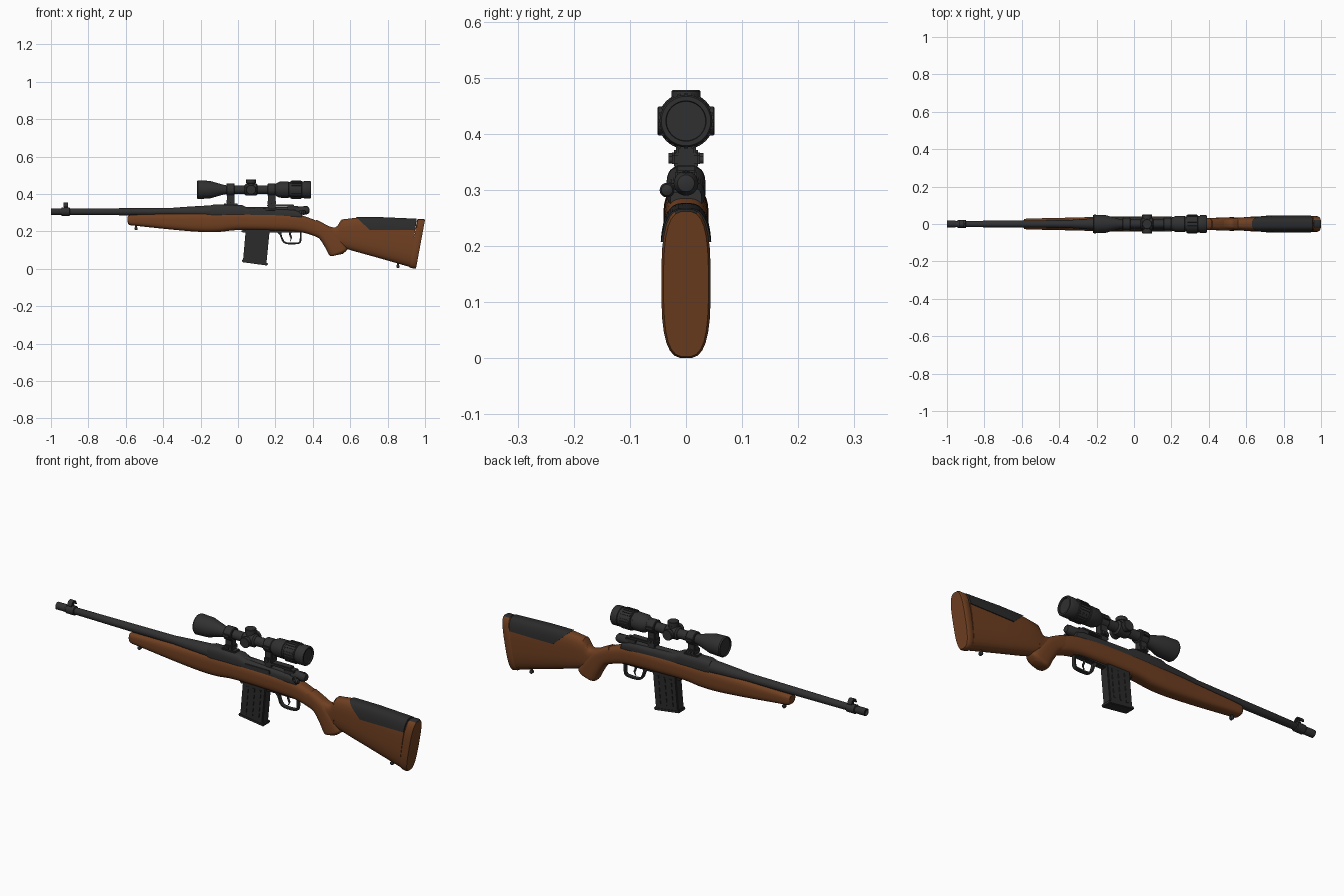
import bpy, bmesh, math
from mathutils import Vector, Matrix

if "Cube" in bpy.data.objects:
    bpy.data.objects.remove(bpy.data.objects["Cube"], do_unlink=True)


def material(name, rgb):
    m = bpy.data.materials.new(name)
    m.use_nodes = True
    m.diffuse_color = (*rgb, 1)
    bsdf = m.node_tree.nodes["Principled BSDF"]
    bsdf.inputs["Base Color"].default_value = (*rgb, 1)
    bsdf.inputs["Roughness"].default_value = 0.7
    return m


WOOD = material("brown wood", (0.16, 0.05, 0.015))
STEEL = material("dark steel", (0.03, 0.03, 0.031))
RUBBER = material("black polymer", (0.024, 0.024, 0.025))


def finish(name, bm, mat, angle=35):
    bmesh.ops.recalc_face_normals(bm, faces=bm.faces)
    me = bpy.data.meshes.new(name)
    bm.to_mesh(me)
    bm.free()
    me.materials.append(mat)
    for p in me.polygons:
        p.use_smooth = True
    me.set_sharp_from_angle(angle=math.radians(angle))
    ob = bpy.data.objects.new(name, me)
    bpy.context.collection.objects.link(ob)
    return ob


def skin(rings):
    """Join equal rings of points into a capped tube."""
    bm = bmesh.new()
    loops = [[bm.verts.new(p) for p in r] for r in rings]
    n = len(loops[0])
    for a, b in zip(loops, loops[1:]):
        for i in range(n):
            j = (i + 1) % n
            bm.faces.new((a[i], a[j], b[j], b[i]))
    bm.faces.new(loops[0])
    bm.faces.new(loops[-1])
    return bm


def power(v, n):
    return math.copysign(abs(v) ** (2 / n), v)


def smooth(stations, steps=4):
    """Catmull-Rom points through the stations."""
    s = [stations[0], *stations, stations[-1]]
    out = []
    for a, b, c, d in zip(s, s[1:], s[2:], s[3:]):
        for k in range(steps):
            t = k / steps
            out.append([q + t / 2 * (r - p + t * (2*p - 5*q + 4*r - e + t * (3*q - p - 3*r + e)))
                        for p, q, r, e in zip(a, b, c, d)])
    return out + [stations[-1]]


def loft(stations, n=3.0, sides=28, grow=0.0):
    """Each station: low point x, z, high point x, z, half width."""
    rings = []
    for x0, z0, x1, z1, w in stations:
        lo, hi = Vector((x0, 0, z0)), Vector((x1, 0, z1))
        mid, half = (lo + hi) / 2, (hi - lo) / 2
        half += half.normalized() * grow
        ring = []
        for i in range(sides):
            a = math.tau * (i + 0.5) / sides
            ring.append(mid + half * power(math.sin(a), n)
                        + Vector((0, (w + grow) * power(math.cos(a), n), 0)))
        rings.append(ring)
    return skin(rings)


def lathe(name, profile, centre, mat=STEEL, axis="X", sides=32):
    rot = {"X": Matrix.Identity(3), "Y": Matrix.Rotation(math.pi / 2, 3, "Z"),
           "Z": Matrix.Rotation(-math.pi / 2, 3, "Y")}[axis]
    rings = [[rot @ Vector((x, r * math.cos(math.tau * i / sides), r * math.sin(math.tau * i / sides)))
              + Vector(centre) for i in range(sides)] for x, r in profile]
    return finish(name, skin(rings), mat)


def prism(name, outline, half, mat=STEEL, bevel=0.004, y=0.0):
    """Side outline in x, z given a thickness across y."""
    bm = skin([[(x, y + s * half, z) for x, z in outline] for s in (-1, 1)])
    if bevel:
        bmesh.ops.bevel(bm, geom=bm.edges[:], offset=bevel, segments=2, affect="EDGES")
    return finish(name, bm, mat)


def block(name, x0, x1, z0, z1, half, mat=STEEL, bevel=0.004, y=0.0):
    return prism(name, [(x0, z0), (x1, z0), (x1, z1), (x0, z1)], half, mat, bevel, y)


# Wooden stock: fore end, action bed and wrist
fore = [(-.59, .25, -.59, .28, .022), (-.58, .234, -.58, .286, .028), (-.53, .228, -.53, .29, .030),
        (-.35, .209, -.35, .296, .034), (-.2, .197, -.2, .301, .038), (-.1, .197, -.1, .303, .04),
        (0, .207, 0, .303, .04), (.2, .204, .2, .3, .039), (.32, .198, .32, .29, .036),
        (.4, .178, .4, .265, .033), (.46, .15, .46, .238, .031), (.52, .12, .52, .222, .031),
        (.555, .112, .55, .26, .034)]
finish("stock_front", loft(smooth(fore)), WOOD)

# Rear of the stock
rear = [(.5, .13, .525, .22, .028), (.56, .112, .555, .264, .034), (.62, .094, .63, .273, .039),
        (.75, .058, .77, .272, .042), (.92, .009, .955, .264, .043)]
finish("stock_rear", loft(rear), WOOD)

# Pistol grip
grip = [(.35, .205, .42, .262, .032), (.425, .17, .5, .218, .034), (.465, .115, .55, .165, .036),
        (.48, .085, .582, .118, .036), (.492, .069, .582, .1, .034), (.505, .068, .56, .08, .024)]
finish("pistol_grip", loft(smooth(grip)), WOOD)

# Butt plate with a dark upper edge
butt = finish("butt_plate", loft([(.917, .008, .957, .262, .04), (.925, .004, .962, .266, .044),
                                  (.945, 0, .992, .267, .044), (.952, .003, 1, .262, .04)]), WOOD)
butt.data.materials.append(RUBBER)
for face in butt.data.polygons:
    if face.normal.z > 0.75:
        face.material_index = 1

# Cheek pad: a thin shell over the upper rear stock
bm = loft(rear[1:], grow=0.004, sides=56)
for point, normal in (((.7, 0, .207), (0, 0, -1)), ((.67, 0, .24), (-.07, 0, -.075))):
    cut = bmesh.ops.bisect_plane(bm, geom=bm.verts[:] + bm.edges[:] + bm.faces[:], plane_co=point,
                                 plane_no=normal, clear_outer=True)
    bmesh.ops.edgenet_fill(bm, edges=[e for e in cut["geom_cut"] if isinstance(e, bmesh.types.BMEdge)])
finish("cheek_pad", bm, RUBBER)

# Barrel with muzzle collar and swelling breech
lathe("barrel", [(-.99, .013), (-.985, .016), (-.6, .019), (-.35, .021), (-.27, .027), (-.15, .034),
                 (-.1, .034)], (0, 0, .305))
lathe("muzzle", [(-.985, .01), (-1, .014), (-1, .018), (-.955, .018), (-.95, .016)], (0, 0, .305))
lathe("sight_collar", [(-.945, .018), (-.943, .022), (-.9, .022), (-.898, .018)], (0, 0, .305))

# Front sight: a post within two wings and a hoop
prism("sight_post", [(-.935, .32), (-.905, .32), (-.915, .348), (-.922, .348)], .003, bevel=0)
hoop = []
for i in range(17):
    a = math.pi * i / 16
    c, s = math.cos(a), math.sin(a)
    hoop.append([(x, r * c, .33 + r * 1.15 * s) for x, r in
                 ((-.932, .021), (-.908, .021), (-.908, .016), (-.932, .016))])
finish("sight_hood", skin(hoop), STEEL)

# Receiver, bolt and handle
finish("receiver", loft([(-.15, .27, -.15, .338, .033), (-.13, .265, -.13, .344, .035),
                         (.02, .265, .02, .342, .035), (.05, .265, .05, .326, .034),
                         (.3, .265, .3, .316, .033), (.345, .26, .34, .305, .028)]), STEEL)
lathe("bolt", [(.03, .018), (.3, .018), (.305, .022), (.365, .022), (.38, .015), (.382, .008)], (0, 0, .312))
block("bolt_root", .325, .35, .296, .312, .016, y=-.026)
lathe("bolt_knob", [(-.012, .004), (-.009, .01), (0, .013), (.009, .01), (.012, .004)], (.35, -.034, .3), sides=20)
block("safety_lever", .345, .375, .318, .336, .006)
block("ejection_edge", .06, .2, .296, .312, .003, bevel=.001, y=-.034)

# Magazine with ribs and floor plate
prism("magazine", [(.027, .045), (.152, .028), (.17, .215), (.042, .215)], .024, RUBBER)
prism("magazine_floor", [(.02, .036), (.158, .017), (.161, .031), (.022, .05)], .027, RUBBER, .003)
for side in (-1, 1):
    for k in range(3):
        x = .052 + k * .035
        prism("magazine_rib", [(x, .055), (x + .012, .054), (x + .024, .195), (x + .012, .195)], .003,
              RUBBER, .001, side * .024)

# Trigger, guard and floor metal
guard = [(.2, .2, .235, .2, .01), (.222, .182, .232, .188, .01), (.236, .148, .244, .154, .01),
         (.26, .132, .264, .141, .01), (.315, .132, .313, .141, .01), (.338, .146, .329, .15, .01),
         (.34, .205, .33, .205, .01)]
finish("trigger_guard", loft(smooth(guard, 3), n=6, sides=12), STEEL)
trigger = [(.272, .2, .286, .2, .004), (.274, .18, .284, .182, .004), (.281, .162, .289, .166, .004),
           (.276, .148, .28, .147, .003)]
finish("trigger", loft(smooth(trigger, 3), sides=12), STEEL)
block("floor_metal", .02, .35, .194, .21, .015)

# Sling studs
for x, z in ((-.545, .222), (.855, .02)):
    lathe("sling_stud", [(-.012, .006), (.02, .006)], (x, 0, z), axis="Z", sides=16)
    lathe("sling_eye", [(-.008, .006), (-.006, .009), (.006, .009), (.008, .006)], (x, 0, z - .007),
          axis="Y", sides=16)

# Scope body
AXIS = .423
lathe("scope_body", [(-.212, .036), (-.212, .043), (-.218, .043), (-.22, .046), (-.214, .05), (-.15, .047),
                     (-.08, .027), (-.06, .023), (.19, .023), (.205, .034), (.222, .043), (.27, .044),
                     (.272, .041), (.28, .041), (.282, .047), (.34, .047), (.342, .044), (.352, .044),
                     (.354, .047), (.385, .047), (.39, .044), (.39, .036), (.384, .035)],
      (0, 0, AXIS), sides=40)
for i in range(24):
    a = math.tau * i / 24
    rib = block("zoom_rib", .286, .336, -.003, .003, .003, bevel=0)
    rib.location = (0, .047 * math.cos(a), AXIS + .047 * math.sin(a))
    rib.rotation_euler.x = a

# Adjustment turrets
lathe("turret_saddle", [(.035, .024), (.042, .032), (.098, .032), (.105, .024)], (0, 0, AXIS))
turret = [(.02, .022), (.034, .022), (.036, .026), (.053, .026), (.055, .024)]
lathe("top_turret", turret, (.07, 0, AXIS), axis="Z")
lathe("side_turret", [(t * .92, r) for t, r in turret], (.07, 0, AXIS), axis="Y")
lathe("focus_turret", [(-t * .92, r) for t, r in turret], (.07, 0, AXIS), axis="Y")

# Scope rings, clamp screws and mounts
for x, base in ((-.04, .335), (.18, .33)):
    lathe("scope_ring", [(-.022, .024), (-.022, .03), (-.019, .033), (.019, .033), (.022, .03), (.022, .024)],
          (x, 0, AXIS))
    block("ring_foot", x - .02, x + .02, base, .405, .018)
    block("ring_clamp", x - .022, x + .022, base + .012, base + .036, .025)
    for side in (-1, 1):
        block("ring_lug", x - .018, x + .018, AXIS - .007, AXIS + .007, .006, bevel=.002, y=side * .034)
        lathe("clamp_screw", [(-.005, .007), (.005, .007)], (x, side * .026, base + .024), axis="Y", sides=12)
block("front_rail", -.08, 0, .33, .348, .02)
block("rear_rail", .155, .3, .332, .345, .018, bevel=.003)
block("rear_rail_post", .16, .2, .3, .34, .018)
block("rear_bridge", .265, .325, .295, .336, .02)
